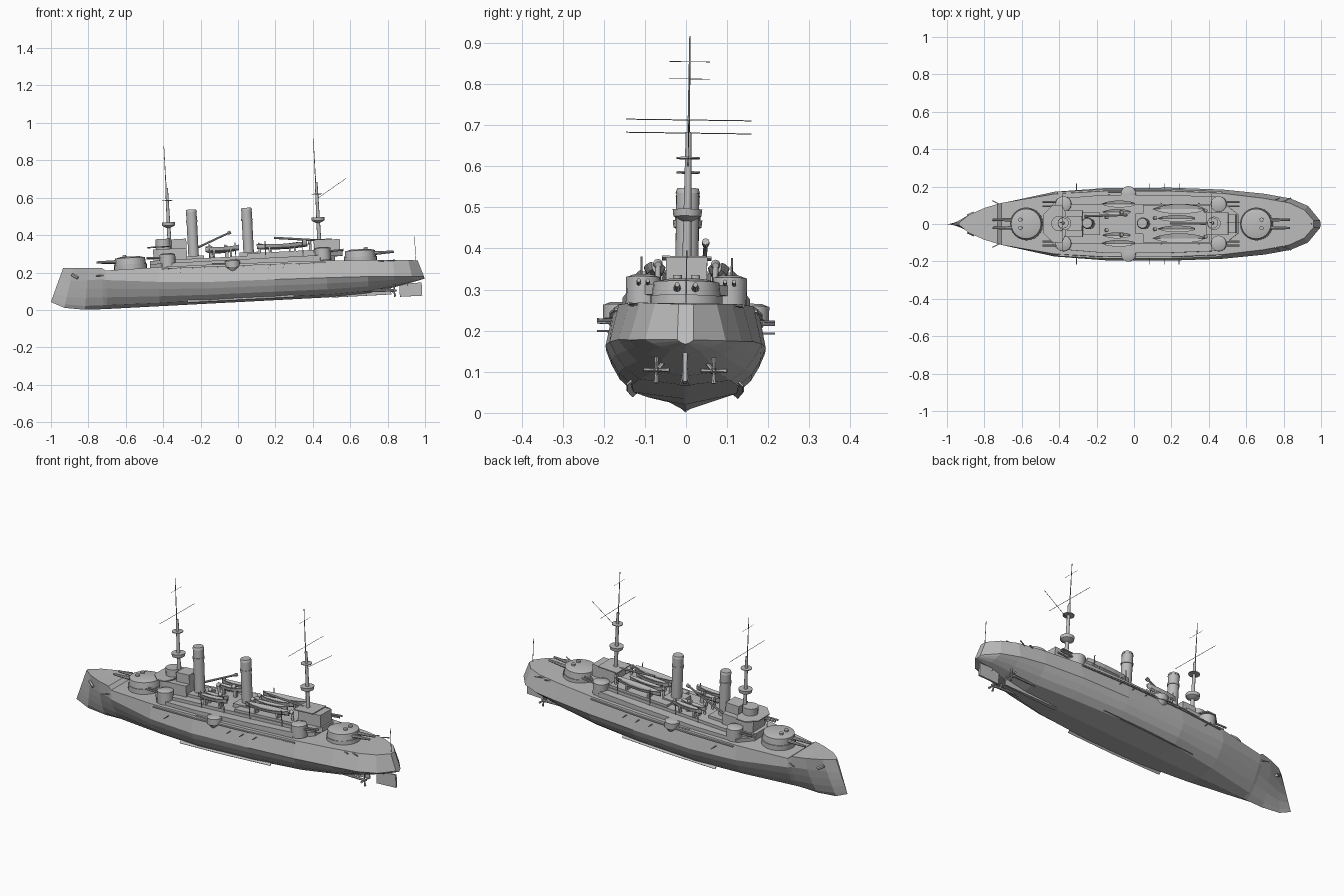
import bpy, bmesh, math
from mathutils import Matrix, Vector

if "Cube" in bpy.data.objects:
    bpy.data.objects.remove(bpy.data.objects["Cube"])

grey = bpy.data.materials.new("warship_grey")
grey.use_nodes = True
grey.diffuse_color = (0.5, 0.5, 0.5, 1)
grey.node_tree.nodes["Principled BSDF"].inputs["Base Color"].default_value = (0.5, 0.5, 0.5, 1)

# The whole ship trims down at the bow and heels slightly
TRIM = (Matrix.Translation((0.003, -0.003, 0.0)) @ Matrix.Rotation(math.radians(-3), 4, 'Y')
        @ Matrix.Rotation(math.radians(-0.8), 4, 'X'))


def finish(name, bm, smooth=False):
    bmesh.ops.recalc_face_normals(bm, faces=bm.faces)
    bm.transform(TRIM)
    mesh = bpy.data.meshes.new(name)
    bm.to_mesh(mesh)
    bm.free()
    obj = bpy.data.objects.new(name, mesh)
    bpy.context.collection.objects.link(obj)
    mesh.materials.append(grey)
    if smooth:
        bpy.ops.object.select_all(action='DESELECT')
        obj.select_set(True)
        bpy.context.view_layer.objects.active = obj
        bpy.ops.object.shade_smooth_by_angle(angle=math.radians(40))


def loft(name, rings):
    bm = bmesh.new()
    loops = [[bm.verts.new(p) for p in ring] for ring in rings]
    n = len(loops[0])
    for a, b in zip(loops, loops[1:]):
        for i in range(n):
            j = (i + 1) % n
            bm.faces.new((a[i], a[j], b[j], b[i]))
    bm.faces.new(loops[0])
    bm.faces.new(loops[-1])
    finish(name, bm)


def prism(name, half, low, high):
    """Plan outline given for one side, mirrored and raised."""
    plan = half + [(x, -y) for x, y in reversed(half)]
    loft(name, [[(x, y, z) for x, y in plan] for z in (low, high)])


def box(name, x0, x1, y0, y1, z0, z1):
    loft(name, [[(x0, y0, z), (x1, y0, z), (x1, y1, z), (x0, y1, z)] for z in (z0, z1)])


def rod(name, a, b, r, r2=None, sides=8):
    a, b = Vector(a), Vector(b)
    d = b - a
    bm = bmesh.new()
    m = Matrix.Translation((a + b) / 2) @ d.to_track_quat('Z', 'Y').to_matrix().to_4x4()
    bmesh.ops.create_cone(bm, cap_ends=True, segments=sides, radius1=r,
                          radius2=r if r2 is None else r2, depth=d.length, matrix=m)
    finish(name, bm, sides > 8)


def drum(name, x, y, z0, z1, r, r2=None, sides=20):
    rod(name, (x, y, z0), (x, y, z1), r, r2, sides)


# Hull: station = keel x, deck x, keel, knuckle and deck height, beam, deck beam, fineness
stations = [
    (-1.0, -.925, .095, .2, .272, .004, .006, 1), (-.93, -.87, .06, .2, .27, .033, .05, .9),
    (-.82, -.79, .044, .2, .265, .075, .085, .7), (-.72, -.72, .042, .2, .262, .105, .106, .55),
    (-.7, -.7, .042, .195, .246, .112, .112, .52), (-.42, -.42, .042, .17, .248, .173, .16, .32),
    (-.15, -.15, .042, .155, .248, .193, .176, .21), (.2, .2, .042, .15, .243, .195, .176, .2),
    (.48, .48, .042, .145, .236, .185, .164, .25), (.7, .7, .053, .14, .229, .163, .138, .36),
    (.84, .84, .078, .132, .223, .138, .112, .45), (.94, .92, .1, .128, .218, .098, .075, .5),
    (1.003, .97, .115, .126, .214, .02, .018, .6)]
rings = []
for kx, dx, keel, knuckle, deck, beam, top, fine in stations:
    pts = []
    for s in (.13, .4, .7, 1):
        z = keel + (knuckle - keel) * s
        pts.append((kx + (dx - kx) * (z - keel) / (deck - keel), beam * s ** fine, z))
    pts.append((dx, top, deck))
    rings.append([(kx, 0, keel)] + pts + [(x, -y, z) for x, y, z in reversed(pts)])
loft("hull", rings)

# Decks and deckhouses
prism("battery_deck", [(-.46, .06), (-.4, .135), (-.15, .155), (.2, .155), (.45, .145), (.53, .06)], .23, .268)
prism("central_deckhouse", [(-.46, .05), (-.4, .105), (.5, .105), (.57, .05)], .26, .285)
prism("boat_deck", [(.06, .1), (.42, .1)], .28, .298)
prism("forward_house", [(-.44, .05), (-.41, .07), (-.26, .07)], .28, .345)
prism("bridge_platform", [(-.47, .05), (-.42, .1), (-.37, .1), (-.35, .06)], .355, .361)
prism("aft_house", [(.42, .05), (.56, .05)], .28, .35)
prism("aft_platform", [(.40, .06), (.52, .06)], .35, .355)
prism("funnel_base_fore", [(-.28, .06), (-.17, .06)], .28, .30)
prism("funnel_base_aft", [(.02, .055), (.12, .055)], .28, .305)
drum("conning_tower", -.385, 0, .34, .4, .04)
box("chart_house", -.34, -.26, -.04, .04, .34, .395)

# Main turrets: barbette, gunhouse, hood and paired guns
for label, x, base, d in (("fore", -.565, .24, -1), ("aft", .665, .215, 1)):
    drum(label + "_barbette", x, 0, base, base + .034, .088, sides=24)
    drum(label + "_turret", x, 0, base + .034, base + .068, .084, .08, 24)
    drum(label + "_turret_roof", x, 0, base + .068, base + .075, .078, .05, 24)
    for y in (-.022, .022):
        drum(label + "_sighting_hood", x + d * .03, y, base + .07, base + .084, .011, sides=10)
        rod(label + "_gun", (x + d * .07, y, base + .05), (x + d * .18, y, base + .053), .01, .006)

# Secondary turrets and sponsons on both sides
for s in (-1, 1):
    for x, y, z0, z1, r, d in ((-.365, .105, .25, .315, .042, -1), (.465, .105, .24, .305, .042, 1),
                               (-.02, .162, .228, .262, .04, -1)):
        drum("side_turret", x, s * y, z0, z1, r, sides=16)
        drum("side_turret_roof", x, s * y, z1, z1 + .006, r * .95, r * .6, 16)
        for k in (-.011, .011):
            rod("side_gun", (x + d * r * .8, s * y + k, z1 - .018), (x + d * (r + .07), s * y + k, z1 - .014), .005)
    rod("sponson_foot", (-.02, s * .165, .2), (-.02, s * .162, .228), .015, .038, 12)
    # Light guns along the hull sides
    for x in (-.3, .09, .17, .25):
        rod("broadside_gun", (x, s * .165, .212), (x, s * .217, .212), .0025, sides=6)
    for x in (-.7, .74, .8):
        w = .1 if x < 0 else .115
        rod("end_gun", (x, s * w, .22), (x + math.copysign(.05, x), s * (w + .025), .22), .003, sides=6)
    # Net shelf and bilge keel
    loft("net_shelf", [[(x, s * y, z), (x, s * (y + .012), z), (x, s * (y + .012), z + .006), (x, s * y, z + .006)]
                       for x, y, z in ((-.4, .16, .235), (-.15, .174, .232), (.2, .174, .227), (.48, .162, .222))])
    loft("bilge_keel", [[(x, s * y, .064), (x, s * (y + .016), .05), (x, s * (y + .019), .053), (x, s * (y + .004), .068)]
                        for x, y in ((-.27, .112), (0, .124), (.3, .124))])
    # Propeller, shaft and strut
    rod("propeller_shaft", (.6, s * .06, .07), (.84, s * .07, .06), .007)
    rod("shaft_strut", (.8, s * .069, .06), (.79, s * .03, .11), .005, sides=6)
    rod("propeller_hub", (.825, s * .07, .06), (.85, s * .07, .06), .009, .003)
    for i in range(4):
        c, n = math.cos(i * math.pi / 2), math.sin(i * math.pi / 2)
        rod("propeller_blade", (.835, s * .07, .06), (.84, s * .07 + c * .032, .06 + n * .032), .003, .006, 6)
    # Anchor
    rod("anchor", (-.88, s * .045, .235), (-.85, s * .06, .215), .008, sides=6)
    # Ventilators
    for x, y in ((-.13, .035), (-.05, .06), (.13, .03), (.4, .07)):
        drum("ventilator", x, s * y, .28, .335, .007, sides=10)
        rod("ventilator_cowl", (x + .006, s * y, .338), (x - .01, s * y, .342), .008, .012, 10)


# Ship's boats on chocks
def boat(x, y, z, length, beam):
    ring = []
    for t, f in ((-1, .05), (-.7, .6), (-.2, 1), (.3, 1), (.8, .65), (1, .3)):
        px, b, rise = x + t * length / 2, beam / 2 * f, .008 * t * t
        ring.append([(px, y, z + rise), (px, y + b * .7, z + .008 + rise), (px, y + b, z + .026 + rise),
                     (px, y, z + .02 + rise), (px, y - b, z + .026 + rise), (px, y - b * .7, z + .008 + rise)])
    loft("ships_boat", ring)
    for e in (-.25, .25):
        box("boat_chock", x + e * length - .005, x + e * length + .005, y - beam * .3, y + beam * .3, z - .025, z + .012)


for s in (-1, 1):
    boat(.25, s * .078, .313, .27, .052)
    boat(.24, s * .028, .313, .2, .035)
    boat(-.07, s * .105, .313, .18, .036)
    boat(-.08, s * .062, .308, .15, .032)
    for x in (-.14, .0, .16, .36):
        rod("davit", (x, s * .108, .26), (x, s * .11, .36), .0025, sides=6)

# Funnels with casing bands and rims
for x, top in ((-.225, .549), (.07, .543)):
    drum("funnel", x, 0, .28, top - .008, .028, sides=24)
    drum("funnel_rim", x, 0, top - .012, top, .03, .026, 24)
    drum("funnel_band", x, 0, top - .068, top - .058, .031, sides=24)

# Masts with fighting tops, yards and topmast poles
for x, base, top, fight, look, yard in ((-.35, .34, .67, .47, .602, .70), (.45, .34, .66, .455, .595, .69)):
    drum("lower_mast", x, 0, base, top, .011, .007, 12)
    rod("topmast", (x - .003, 0, top - .05), (x - .003, 0, .895), .003, .0015, 6)
    drum("fighting_top", x, 0, fight, fight + .017, .034, .036, 16)
    drum("fighting_top_foot", x, 0, fight - .012, fight, .012, .034, 16)
    drum("lookout_platform", x, 0, look, look + .004, .029, sides=14)
    rod("yard", (x, -.153, yard), (x, .153, yard), .0012, sides=6)
    rod("upper_yard", (x, -.05, .832), (x, .05, .832), .0008, sides=6)
rod("gaff", (.455, 0, .575), (.61, 0, .672), .0012, sides=6)
rod("flagstaff", (.96, 0, .21), (.96, 0, .345), .0015, sides=6)

# Boat-handling booms
rod("fore_boom", (-.25, .04, .325), (-.03, .045, .415), .006, .005)
rod("fore_boom_head", (-.035, .045, .413), (-.02, .045, .419), .009)
rod("aft_boom", (.21, 0, .375), (.44, 0, .35), .006)

# Rudder and stern skeg
box("rudder", .865, .985, -.005, .005, .025, .095)
drum("rudder_stock", .91, 0, .08, .14, .007, sides=8)
prism("skeg", [(.5, .012), (.82, .004)], .04, .09)
